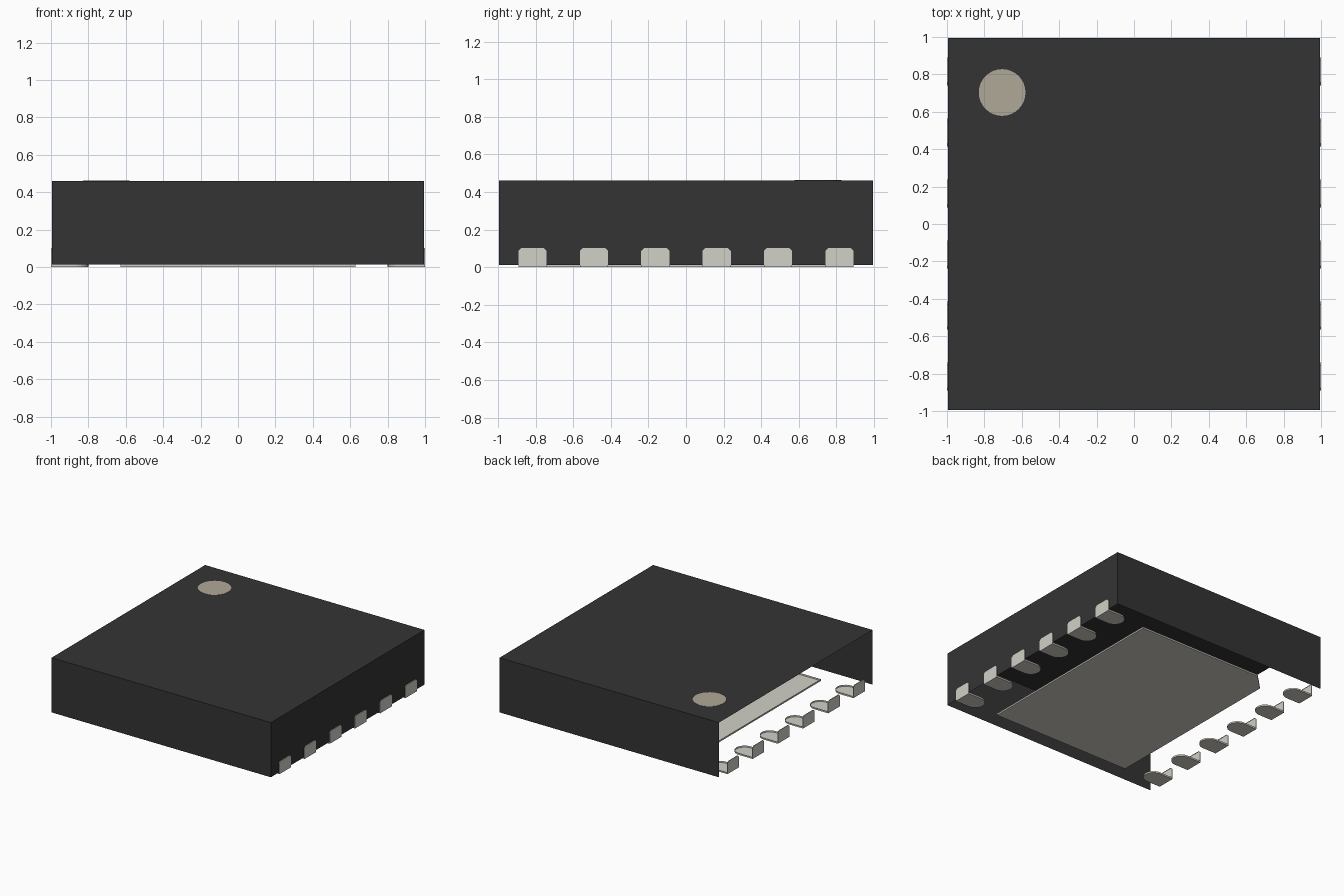
import bpy, bmesh, math
from mathutils import Vector

cube = bpy.data.objects.get("Cube")
if cube:
    bpy.data.objects.remove(cube, do_unlink=True)

HALF = 0.995      # half width of the body
TOP = 0.461       # top of the body
GAP = 0.013       # height of the body above the board


def material(name, rgb):
    m = bpy.data.materials.new(name)
    m.use_nodes = True
    colour = (*rgb, 1.0)
    m.diffuse_color = colour
    m.node_tree.nodes["Principled BSDF"].inputs["Base Color"].default_value = colour
    return m


black = material("black_plastic", (0.035, 0.034, 0.034))
metal = material("pale_metal", (0.645, 0.638, 0.571))
tan = material("tan_mark", (0.435, 0.397, 0.316))


def finish(name, bm, mat):
    mesh = bpy.data.meshes.new(name)
    bm.to_mesh(mesh)
    bm.free()
    mesh.materials.append(mat)
    obj = bpy.data.objects.new(name, mesh)
    bpy.context.collection.objects.link(obj)
    return obj


def add_shell(bm, outline, depth):
    """Outer face on the outline plus a rim along depth; the hidden side stays open."""
    depth = Vector(depth)
    front = [bm.verts.new(p) for p in outline]
    back = [bm.verts.new(Vector(p) + depth) for p in outline]
    faces = [bm.faces.new(front)]
    for i in range(len(front)):
        j = (i + 1) % len(front)
        faces.append(bm.faces.new((front[j], front[i], back[i], back[j])))
    faces[0].normal_update()
    if faces[0].normal.dot(depth) > 0:
        bmesh.ops.reverse_faces(bm, faces=faces)


# Body: a shell open underneath and on the -x side
bm = bmesh.new()
bmesh.ops.create_cube(bm, size=1.0)
bm.normal_update()
open_faces = [f for f in bm.faces if f.normal.z < -0.9 or f.normal.x < -0.9]
bmesh.ops.delete(bm, geom=open_faces, context='FACES')
for v in bm.verts:
    v.co = (v.co.x * 2 * HALF, v.co.y * 2 * HALF, TOP if v.co.z > 0 else GAP)
finish("body", bm, black)

# Round corner mark on the top
bm = bmesh.new()
cx, cy, r = -0.705, 0.703, 0.125
add_shell(bm, [(cx + r * math.cos(a), cy + r * math.sin(a), TOP + 0.002)
               for a in (i * math.tau / 32 for i in range(32))], (0, 0, -0.002))
finish("corner_mark", bm, tan)

# Large bottom pad with one cut corner
bm = bmesh.new()
px, py, cut = 0.628, 0.853, 0.13
add_shell(bm, [(px, py, 0), (px, -py, 0), (-px, -py, 0),
               (-px, py - cut, 0), (-px + cut, py, 0)], (0, 0, GAP))
finish("bottom_pad", bm, metal)

# Six contacts on a side, each a rounded foot and an upright plate
bm = bmesh.new()
w, inner, height, chamfer = 0.075, 0.80, 0.102, 0.015
for k in range(6):
    y = (k - 2.5) * 0.3265
    arc = [math.pi / 2 + math.pi * i / 12 for i in range(13)]
    foot = [(1, y - w, 0), (1, y + w, 0)]
    foot += [(inner + w + w * math.cos(a), y + w * math.sin(a), 0) for a in arc]
    add_shell(bm, foot, (0, 0, GAP))
    plate = [(-w, 0), (w, 0), (w, height - chamfer), (w - chamfer, height),
             (chamfer - w, height), (-w, height - chamfer)]
    add_shell(bm, [(1, y + dy, z) for dy, z in plate], (HALF - 1, 0, 0))
contacts = finish("side_contacts", bm, metal)
mirror = contacts.modifiers.new("both_sides", 'MIRROR')
mirror.use_axis = (True, False, False)
mirror.use_mirror_merge = False
